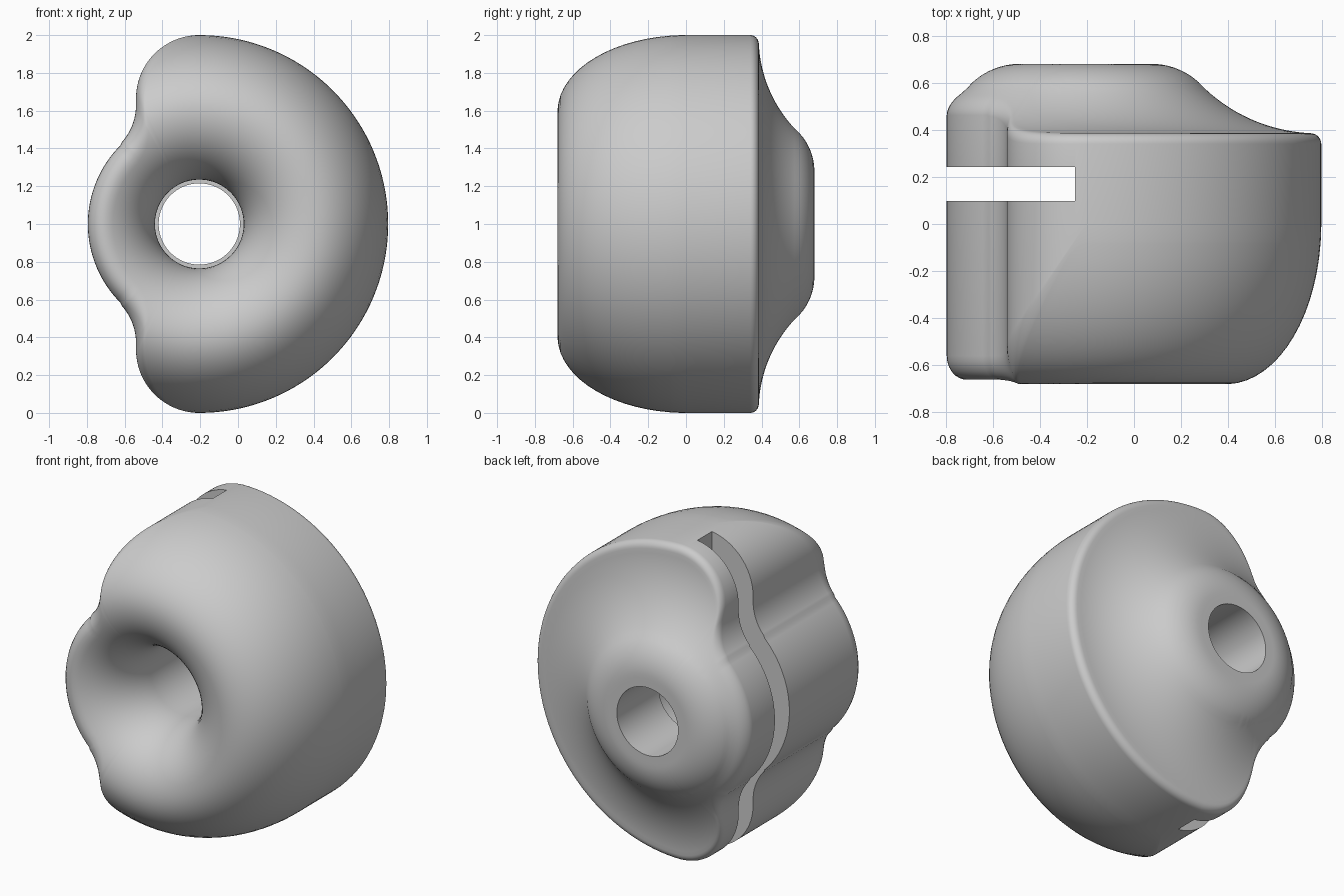
import bpy, bmesh
from math import sin, cos, asin, pi, radians, hypot, sqrt
from mathutils import Vector

cube = bpy.data.objects.get("Cube")
if cube:
    bpy.data.objects.remove(cube)

HUB = Vector((-0.205, 1.0))       # bore axis in x, z
CREST, TUBE, DROP = 0.595, 0.36, 0.43   # front ring crest, funnel width and depth
BORE, BACK_BORE = 0.235, 0.215


def arc(cx, cz, r, start, end, n):
    """Points on an arc in the x-z plane, without the last one."""
    angles = [radians(start + (end - start) * i / n) for i in range(n)]
    return [Vector((cx + r * cos(a), cz + r * sin(a))) for a in angles]


def front_y(r):
    """Height of the front face: funnel inside the crest, dome outside."""
    if r < CREST:
        return -0.68 + DROP * (1 - sqrt(max(0, 1 - ((CREST - r) / TUBE) ** 2)))
    return -0.68 * sqrt(max(0, 1 - ((r - CREST) / 0.405) ** 2))


def back_y(r):
    """Height of the back face: flat hub, convex shoulder, concave flare."""
    if r < 0.278:
        return 0.68
    if r < 0.49:
        return 0.38 + sqrt(0.09 - (r - 0.278) ** 2)
    return 1.085 - sqrt(0.49 - (min(r, 0.985) - 0.985) ** 2)


def section(R):
    """Closed (radius, y) section from the bore out to the rim and back."""
    pts = []
    # funnel and dome
    a = max(0.003, 0.12 * min(1, (1 - R) / 0.25))
    r_end = R - a
    width = TUBE if r_end < CREST else 0.405
    last = asin(max(-1, min(1, (r_end - CREST) / width)))
    for i in range(33):
        p = -pi / 2 + (last + pi / 2) * i / 32
        r = CREST + (TUBE if p < 0 else 0.405) * sin(p)
        pts.append((r, front_y(r)))
    # rounded front edge
    for i in range(1, 9):
        t = pi / 2 * i / 8
        r = r_end + a * sin(t)
        pts.append((r, front_y(r) + a * (1 - cos(t))))
    # rounded back edge
    b = 0.045
    for i in range(7):
        t = pi / 2 * (1 - i / 6)
        r = R - b + b * sin(t)
        pts.append((r, back_y(r) - b * (1 - cos(t))))
    # flare, hub and stepped bore
    for i in range(1, 29):
        r = R - b + (BACK_BORE - R + b) * i / 28
        pts.append((r, back_y(r)))
    pts += [(BACK_BORE, 0.26), (BORE, 0.26)]
    return pts


# Upper left outline: shoulder lobe, concave blend, half of the hub bulge
upper = arc(-0.205, 1.665, 0.335, 90, 180, 24)
upper += arc(-0.835, 1.63, 0.295, 0, -45, 14)
upper += arc(HUB.x, HUB.y, 0.59, 135, 180, 16)
lower = [Vector((p.x, 2 - p.y)) for p in reversed(upper)]
outline = arc(HUB.x, HUB.y, 1, -90, 90, 72) + upper
outline += [Vector((HUB.x - 0.59, HUB.y))] + lower[:-1]

# Body swept around the bore
bm = bmesh.new()
columns = []
for p in outline:
    d = p - HUB
    R = hypot(d.x, d.y)
    u = d / R
    columns.append([bm.verts.new((HUB.x + u.x * r, y, HUB.y + u.y * r))
                    for r, y in section(R)])
for i, c in enumerate(columns):
    n = columns[(i + 1) % len(columns)]
    for j in range(len(c)):
        k = (j + 1) % len(c)
        bm.faces.new((c[j], n[j], n[k], c[k]))
bmesh.ops.recalc_face_normals(bm, faces=bm.faces)
mesh = bpy.data.meshes.new("body")
bm.to_mesh(mesh)
bm.free()
body = bpy.data.objects.new("body", mesh)
bpy.context.collection.objects.link(body)

# Single grey material
grey = bpy.data.materials.new("plain grey")
grey.use_nodes = True
grey.diffuse_color = (0.6, 0.6, 0.6, 1)
grey.node_tree.nodes["Principled BSDF"].inputs["Base Color"].default_value = grey.diffuse_color
mesh.materials.append(grey)

# Side slot cut through to the bore
bpy.ops.mesh.primitive_cube_add(size=1, location=(-0.65, 0.17, 1))
cutter = bpy.context.object
cutter.name = "slot_cutter"
cutter.scale = (0.8, 0.145, 2.4)
cutter.hide_render = True
cutter.data.materials.append(grey)
slot = body.modifiers.new("slot", 'BOOLEAN')
slot.operation = 'DIFFERENCE'
slot.solver = 'EXACT'
slot.object = cutter

bpy.ops.object.select_all(action='DESELECT')
body.select_set(True)
bpy.context.view_layer.objects.active = body
bpy.ops.object.modifier_apply(modifier="slot")
bpy.data.objects.remove(cutter)
bpy.ops.object.shade_smooth_by_angle(angle=radians(35))
